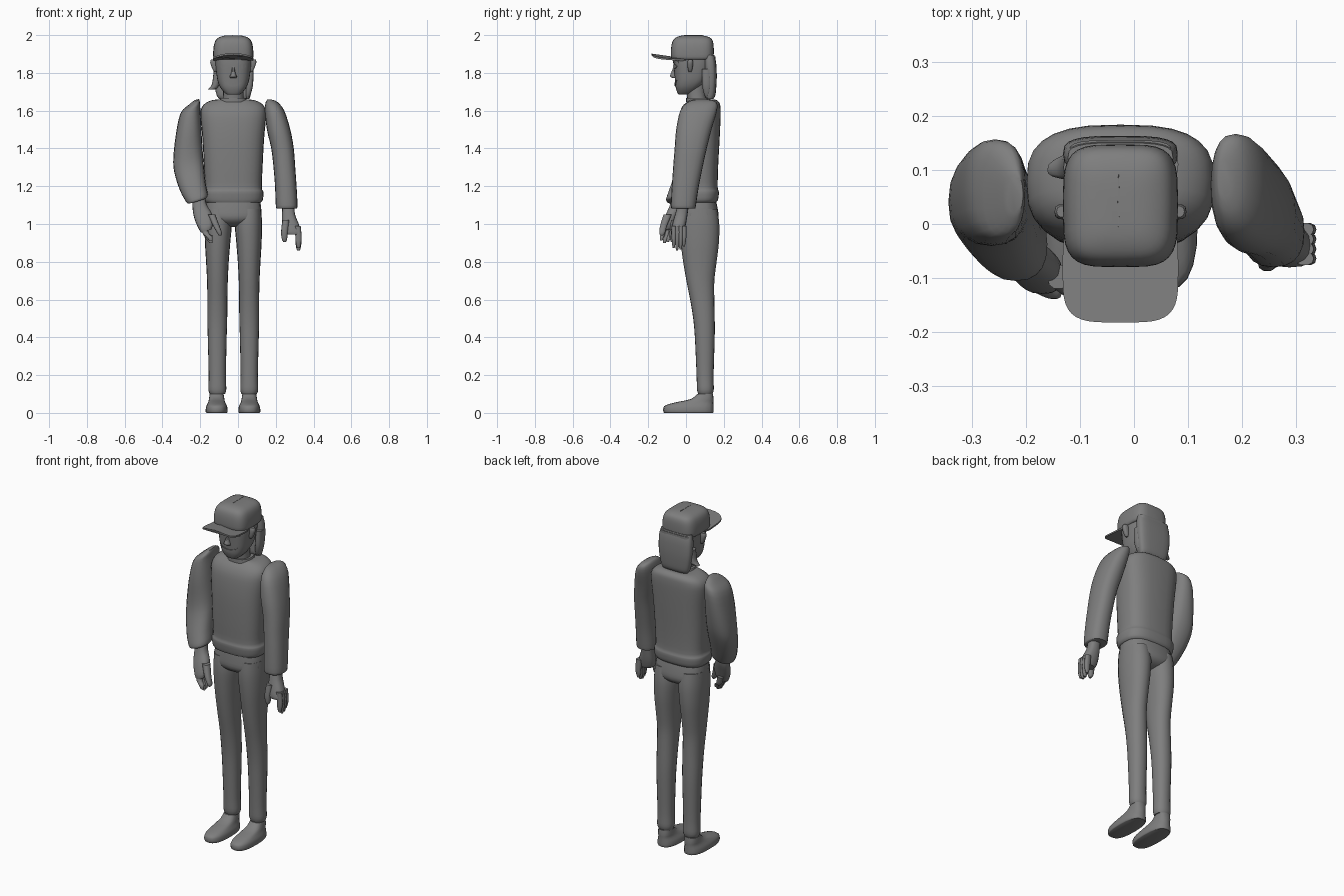
import bpy, bmesh, math
from mathutils import Vector

grey = bpy.data.materials.new("plain grey")
grey.diffuse_color = (0.21, 0.21, 0.21, 1)
CX = -0.025                      # body centre line


def finish(name, bm, angle=50):
    bmesh.ops.recalc_face_normals(bm, faces=bm.faces)
    me = bpy.data.meshes.new(name)
    bm.to_mesh(me)
    bm.free()
    ob = bpy.data.objects.new(name, me)
    bpy.context.collection.objects.link(ob)
    me.materials.append(grey)
    bpy.ops.object.select_all(action='DESELECT')
    ob.select_set(True)
    bpy.context.view_layer.objects.active = ob
    bpy.ops.object.shade_smooth_by_angle(angle=math.radians(angle))
    return ob


def spline(rows, steps):
    """Smoothly interpolate between ring descriptions."""
    out = []
    for i in range(len(rows) - 1):
        a, b = rows[max(i - 1, 0)], rows[i]
        c, d = rows[i + 1], rows[min(i + 2, len(rows) - 1)]
        for s in range(steps):
            t = s / steps
            out.append([q + 0.5 * t * (r - p + t * (2 * p - 5 * q + 4 * r - e
                        + t * (3 * (q - r) + e - p))) for p, q, r, e in zip(a, b, c, d)])
    return out + [list(rows[-1])]


def loft(name, rings, n=2.5, sides=20, steps=3, tilt=(0, 0), bend=0, angle=50):
    """Skin over rings (z, x0, x1, y0, y1) with rounded-box outlines."""
    bm = bmesh.new()
    loops = []
    for z, x0, x1, y0, y1 in spline(rings, steps):
        loop = []
        for k in range(sides):
            a = 2 * math.pi * k / sides
            c, s = math.cos(a), math.sin(a)
            dx = math.copysign(abs(c) ** (2 / n), c) * (x1 - x0) / 2
            dy = math.copysign(abs(s) ** (2 / n), s) * (y1 - y0) / 2
            loop.append(bm.verts.new(((x0 + x1) / 2 + dx, (y0 + y1) / 2 + dy,
                                      z + tilt[0] * dx + tilt[1] * dy - bend * dx * dx)))
        loops.append(loop)
    for a, b in zip(loops, loops[1:]):
        for k in range(sides):
            j = (k + 1) % sides
            bm.faces.new((a[k], a[j], b[j], b[k]))
    bm.faces.new(loops[0])
    bm.faces.new(loops[-1])
    return finish(name, bm, angle)


# Sweater with hem
loft("sweater", [(1.115, -.172, .122, -.04, .16), (1.13, -.182, .132, -.045, .17),
                 (1.17, -.184, .134, -.05, .174), (1.195, -.176, .126, -.045, .168),
                 (1.3, -.18, .13, -.048, .17), (1.45, -.188, .138, -.048, .178),
                 (1.56, -.198, .148, -.038, .183), (1.61, -.195, .145, -.022, .183),
                 (1.64, -.172, .122, 0, .178), (1.657, -.13, .08, .02, .16),
                 (1.658, -.08, .03, .04, .14)], n=2.8, sides=28)
loft("collar", [(1.645, -.1, .05, .0, .14), (1.668, -.093, .043, .0, .125)], steps=1)

# Trousers
loft("trouser_seat", [(1.14, -.165, .115, -.03, .155), (1.08, -.173, .123, -.036, .168),
                      (1.03, -.17, .12, -.036, .172), (1.0, -.13, .08, -.01, .15),
                      (.985, -.09, .04, .03, .11)], n=2.8)
LEG = [(1.08, -.066, .066, -.03, .165), (1.0, -.07, .074, -.035, .176),
       (.9, -.068, .066, -.028, .174), (.8, -.062, .058, -.015, .162),
       (.7, -.057, .053, .002, .15), (.6, -.055, .051, .022, .15),
       (.5, -.055, .05, .038, .152), (.4, -.053, .047, .047, .152),
       (.2, -.048, .043, .056, .146), (.125, -.05, .045, .058, .147),
       (.1, -.042, .038, .065, .14)]
SHOE = [(0, -.054, .054, -.115, .143), (.006, -.058, .058, -.12, .146),
        (.028, -.057, .057, -.12, .146), (.042, -.052, .052, -.105, .146),
        (.057, -.045, .045, -.05, .146), (.073, -.041, .041, .025, .146),
        (.1, -.037, .037, .06, .143)]
for side, s, cx, foot in (("right", 1, -.107, -.113), ("left", -1, .057, .06)):
    def place(rows, c):
        return [(z, c + min(s * a, s * b), c + max(s * a, s * b), y0, y1)
                for z, a, b, y0, y1 in rows]
    loft(side + "_trouser_leg", place(LEG, cx), n=2.2)
    loft(side + "_shoe", place(SHOE, foot), n=2.6, steps=2, angle=40)

# Left sleeve hangs straight, leaning forwards
loft("left_sleeve", [(1.658, .155, .18, .05, .12), (1.645, .147, .21, .01, .16),
                     (1.6, .142, .245, -.03, .164), (1.5, .153, .277, -.052, .135),
                     (1.4, .176, .295, -.06, .11), (1.3, .188, .303, -.068, .088),
                     (1.2, .196, .31, -.075, .068), (1.1, .2, .315, -.08, .053),
                     (1.083, .204, .311, -.076, .049)], n=2.4)
loft("left_palm", [(1.1, .235, .298, -.045, .015), (1.05, .233, .302, -.058, .008),
                   (1.0, .232, .322, -.072, .0), (.96, .238, .334, -.08, -.01),
                   (.945, .25, .334, -.078, -.015)], n=2.6, sides=16)
loft("left_thumb", [(1.02, .235, .272, -.08, -.04), (.96, .228, .265, -.087, -.05),
                    (.92, .232, .26, -.085, -.055), (.905, .24, .254, -.08, -.062)], sides=10)

# Right sleeve bends towards the front
loft("right_sleeve", [(1.655, -.235, -.205, .02, .09), (1.635, -.265, -.202, -.015, .125),
                      (1.6, -.305, -.2, -.03, .155), (1.5, -.328, -.195, -.04, .15),
                      (1.38, -.342, -.188, -.04, .13), (1.3, -.338, -.182, -.05, .105),
                      (1.2, -.308, -.172, -.085, .06), (1.14, -.278, -.16, -.105, .03),
                      (1.125, -.268, -.165, -.1, .02)], n=2.4, tilt=(.3, .1))
loft("right_palm", [(1.14, -.24, -.175, -.075, -.015), (1.09, -.24, -.165, -.09, -.025),
                    (1.04, -.23, -.138, -.112, -.045), (.99, -.21, -.132, -.128, -.065),
                    (.965, -.197, -.14, -.128, -.075)], n=2.6, sides=16, tilt=(.3, .1))
loft("right_thumb", [(1.05, -.16, -.12, -.12, -.075), (.99, -.132, -.098, -.138, -.1),
                     (.955, -.112, -.085, -.142, -.11), (.94, -.103, -.088, -.138, -.118)],
     sides=10)
# Fingers, side by side from front to back
for i in range(4):
    y, drop = -.064 + i * .018, (.012, 0, .004, .02)[i]
    loft(f"left_finger_{i+1}", [(.99, .298, .332, y - .012, y + .012),
                                (.93, .304, .337, y - .012, y + .012),
                                (.885 + drop, .306, .334, y - .011, y + .009),
                                (.86 + drop, .313, .328, y - .006, y + .004)], sides=10)
    y = -.13 + i * .017
    loft(f"right_finger_{i+1}", [(1.0, -.207, -.17, y + .012, y + .036),
                                 (.95, -.187, -.153, y, y + .024),
                                 (.92 + drop, -.168, -.135, y - .008, y + .014),
                                 (.9 + drop, -.152, -.135, y - .008, y + .006)], sides=10)

# Neck and head
loft("neck", [(1.62, -.085, .035, .01, .12), (1.68, -.079, .029, .005, .105),
              (1.74, -.079, .029, .0, .105)], n=2.2)
head = loft("head", [(1.685, -.055, .005, -.038, .0), (1.692, -.068, .018, -.044, .03),
                     (1.72, -.092, .042, -.054, .07), (1.755, -.107, .057, -.058, .105),
                     (1.8, -.115, .065, -.062, .125), (1.85, -.12, .07, -.066, .135),
                     (1.9, -.12, .07, -.066, .135)], n=2.8, sides=28)
loft("nose", [(1.772, -.042, -.008, -.07, -.03), (1.782, -.044, -.006, -.086, -.03),
              (1.8, -.037, -.013, -.08, -.03), (1.835, -.032, -.018, -.066, -.03)], sides=10)
for side, s in (("right", -1), ("left", 1)):
    def ear_ring(z, w, a, b):
        x = sorted((CX + s * .08, CX + s * w))
        return (z, x[0], x[1], a, b)
    loft(side + "_ear", [ear_ring(1.805, .1, .015, .028), ear_ring(1.82, .11, .01, .034),
                         ear_ring(1.855, .122, .008, .037), ear_ring(1.872, .118, .012, .034)],
         n=3, sides=12)


# Painted face details as thin plates following the face
def face_plate(name, mid, width, top, bottom, count=10):
    bm = bmesh.new()
    rows = []
    for i in range(count + 1):
        t = 2 * i / count - 1
        x = mid + t * width
        row = []
        for z in (top(t), bottom(t)):
            hit, p, _, _ = head.ray_cast(Vector((x, -1, z)), Vector((0, 1, 0)))
            y = p.y if hit else -.03
            row += [bm.verts.new((x, y - .004, z)), bm.verts.new((x, y + .003, z))]
        rows.append(row)
    for a, b in zip(rows, rows[1:]):
        for j, k in ((0, 1), (1, 3), (3, 2), (2, 0)):
            bm.faces.new((a[j], a[k], b[k], b[j]))
    for r in (rows[0], rows[-1]):
        bm.faces.new((r[0], r[1], r[3], r[2]))
    finish(name, bm, 30)


face_plate("smile", CX, .056, lambda t: 1.745 + .018 * t * t,
           lambda t: 1.727 + .035 * t * t)
for side, s in (("right", -1), ("left", 1)):
    face_plate(side + "_eye", CX + s * .048, .023,
               lambda t: 1.835 + .011 * (1 - t * t), lambda t: 1.835 - .011 * (1 - t * t) - .001)
    face_plate(side + "_eyebrow", CX + s * .05, .03,
               lambda t: 1.866 - .006 * t * t, lambda t: 1.857 - .004 * t * t)

# Cap, brim and top seam
loft("cap", [(1.872, -.125, .075, -.072, .14), (1.885, -.131, .081, -.079, .146),
             (1.93, -.13, .08, -.079, .147), (1.965, -.122, .072, -.072, .143),
             (1.985, -.106, .056, -.057, .13), (1.996, -.078, .028, -.03, .1),
             (1.999, -.045, -.005, .0, .06)], n=4, sides=32)
loft("cap_brim", [(1.888, -.132, .082, -.182, .02), (1.897, -.132, .082, -.182, .02)],
     n=4, sides=40, steps=1, tilt=(0, -.08), bend=1.8, angle=40)
loft("cap_seam", [(1.97, -.031, -.026, -.02, .13), (2.0, -.03, -.027, -.01, .09)],
     n=2, sides=12, steps=1)
loft("cap_strap", [(1.872, -.12, .07, .1, .155), (1.888, -.12, .07, .1, .155)], n=4, steps=1)

# Hair hanging out of the back of the cap
loft("back_hair", [(1.895, -.122, .072, .095, .15), (1.85, -.13, .08, .095, .16),
                   (1.78, -.13, .08, .1, .163), (1.72, -.122, .074, .1, .16),
                   (1.68, -.112, .066, .1, .155), (1.662, -.1, .06, .108, .145)],
     n=3.2, sides=24)
loft("right_hair_lock", [(1.8, -.13, -.1, .08, .13), (1.74, -.138, -.1, .08, .13),
                         (1.715, -.157, -.115, .085, .12), (1.712, -.16, -.14, .09, .11)],
     sides=12)
loft("left_hair_lock", [(1.82, .05, .082, .085, .135), (1.74, .045, .08, .085, .135),
                        (1.69, .04, .068, .095, .13), (1.668, .045, .056, .105, .12)],
     sides=12)
